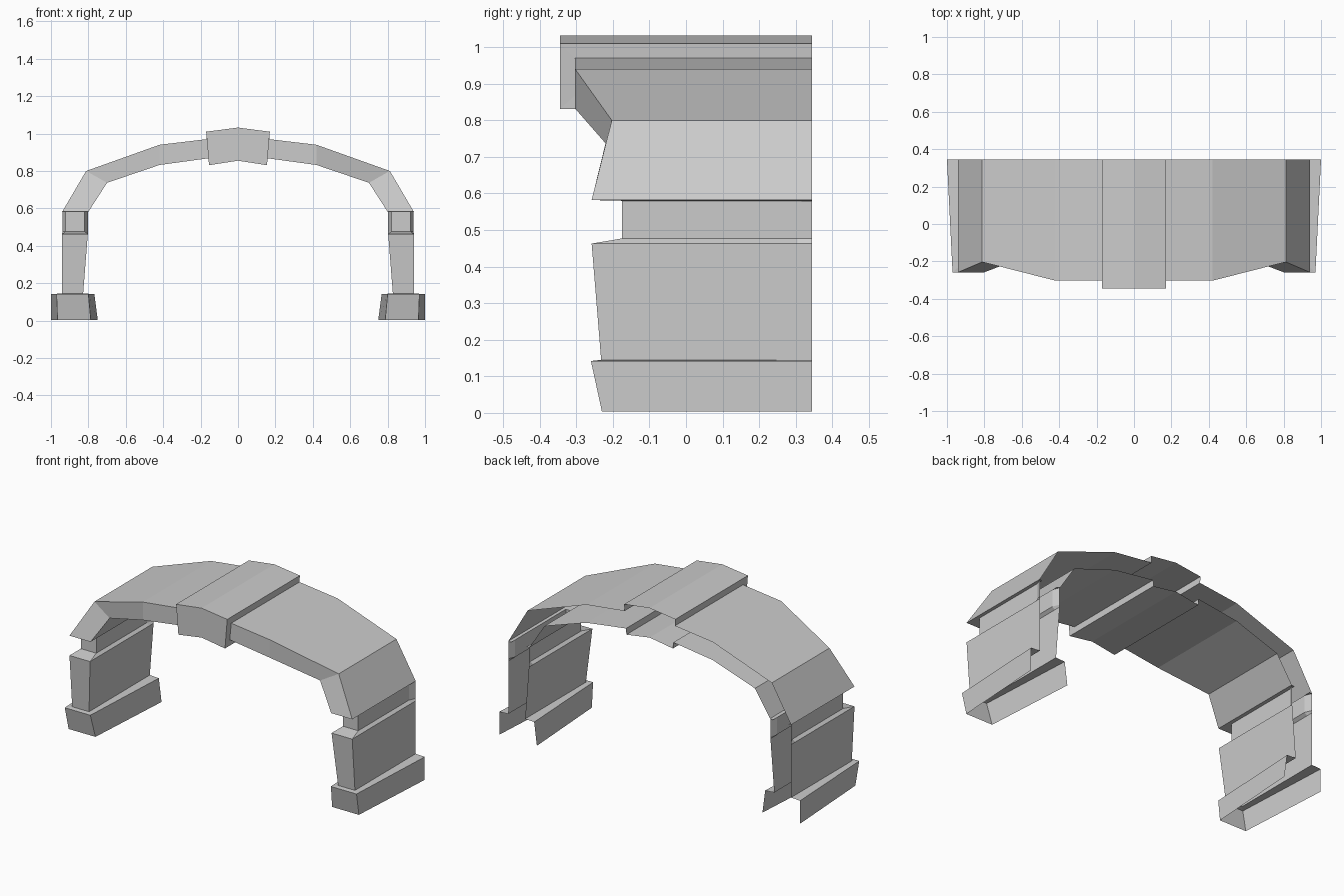
import bpy

if "Cube" in bpy.data.objects:
    bpy.data.objects.remove(bpy.data.objects["Cube"])

BACK = 0.345


def ring(outer, inner, front, back_dx=0.0):
    """Open U section: outer back -> front -> inner back. outer/inner are (x, z);
    front is y of both front corners; back_dx spreads the section near the back."""
    (xo, zo), (xi, zi) = outer, inner
    fo, fi = front
    mid = BACK - 0.04
    return [(xo + back_dx, BACK, zo), (xo, mid, zo), (xo, fo, zo),
            (xi, fi, zi), (xi, mid, zi), (xi - back_dx, BACK, zi)]


def taper(xo_front, xo_back, xi_front, xi_back, front, z):
    """Level U section whose sides splay apart towards the back."""
    return [(xo_back, BACK, z), (xo_front, front, z),
            (xi_front, front, z), (xi_back, BACK, z)]


def loft(name, rings):
    """Skin successive sections, leaving the back open, and mirror across x."""
    n = len(rings[0])
    verts = [p for r in rings for p in r]
    faces = []
    for k in range(len(rings) - 1):
        for i in range(n - 1):
            a, b = k * n + i, (k + 1) * n + i
            faces.append((b, b + 1, a + 1, a))
    mesh = bpy.data.meshes.new(name)
    mesh.from_pydata(verts, [], faces)
    mesh.validate()
    obj = bpy.data.objects.new(name, mesh)
    bpy.context.collection.objects.link(obj)
    mod = obj.modifiers.new("mirror", 'MIRROR')
    mod.use_axis[0] = True
    mod.merge_threshold = 0.001
    return obj


# Plinths: splayed base blocks with a ledge up to the pillar
loft("plinths", [
    taper(0.965, 1.0, 0.787, 0.75, -0.23, 0.004),
    taper(0.97, 1.0, 0.80, 0.768, -0.26, 0.142),
    taper(0.94, 0.94, 0.828, 0.828, -0.232, 0.145),
])

# Pillars: tapered shaft, sloping shoulder and recessed neck
loft("pillars", [
    ring((0.94, 0.145), (0.828, 0.145), (-0.232, -0.232)),
    ring((0.94, 0.463), (0.803, 0.463), (-0.258, -0.258)),
    ring((0.922, 0.477), (0.82, 0.477), (-0.175, -0.175), 0.017),
    ring((0.922, 0.58), (0.82, 0.58), (-0.175, -0.175), 0.017),
])

# Arch: underside ledge, haunch and crown segments
crown_end = ring((0.167, 0.97), (0.157, 0.868), (-0.303, -0.303))
loft("arch", [
    ring((0.922, 0.58), (0.82, 0.58), (-0.175, -0.175)),
    ring((0.94, 0.582), (0.80, 0.582), (-0.258, -0.258)),
    ring((0.812, 0.80), (0.70, 0.737), (-0.203, -0.22)),
    ring((0.42, 0.94), (0.42, 0.832), (-0.303, -0.303)),
    crown_end,
])

# Keystone: projecting block over the crown
loft("keystone", [
    crown_end,
    ring((0.17, 1.01), (0.155, 0.831), (-0.345, -0.345)),
    ring((0.0, 1.032), (0.0, 0.855), (-0.345, -0.345)),
])
